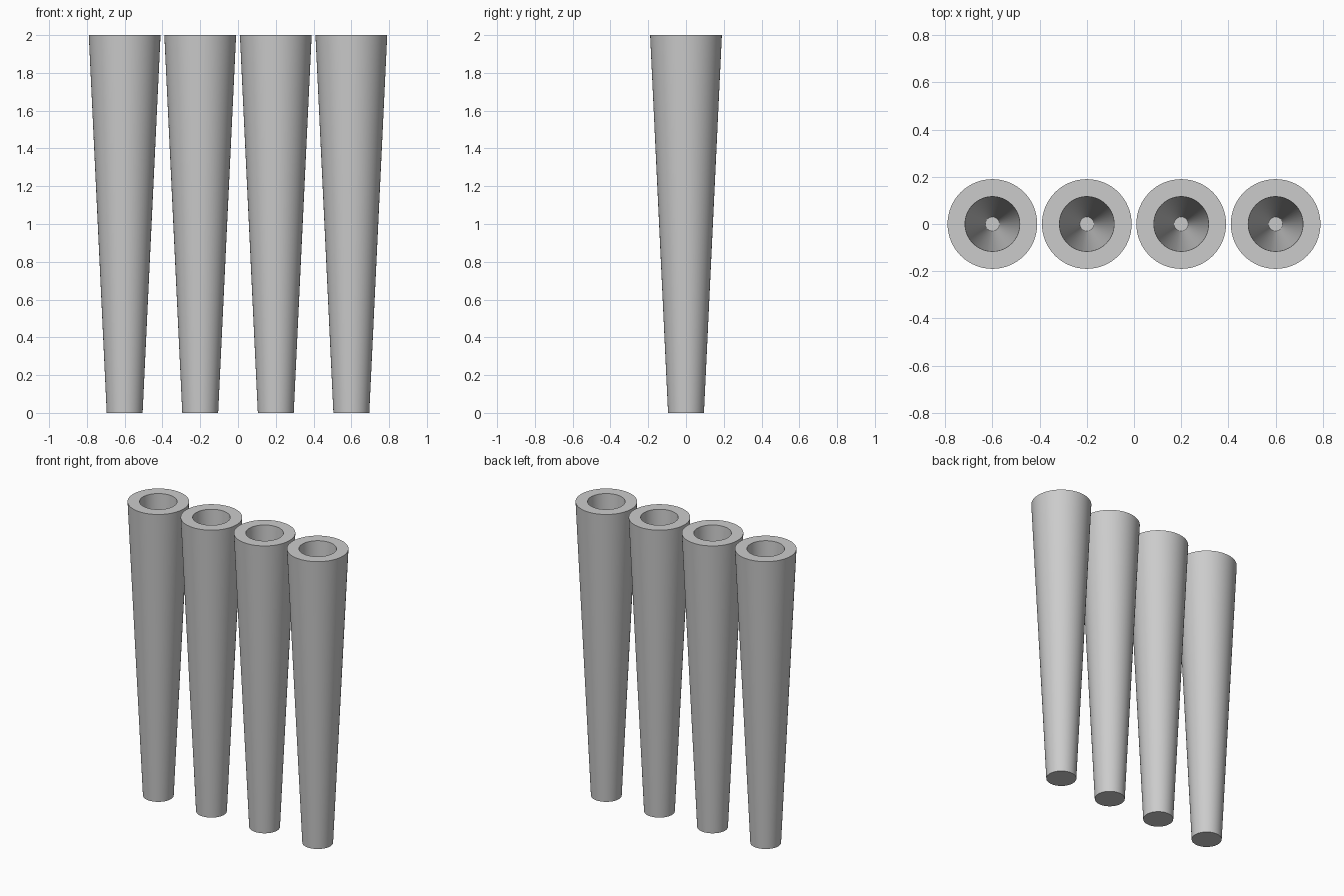
import bpy, bmesh, math

cube = bpy.data.objects.get("Cube")
if cube:
    bpy.data.objects.remove(cube, do_unlink=True)

SEGMENTS = 64
# Radius and height pairs: base, outer wall, rim, bore wall, bore floor
PROFILE = [(0.095, 0), (0.19, 2), (0.116, 2), (0.03, 0.17)]

grey = bpy.data.materials.new("plain grey")
grey.use_nodes = True
colour = (0.6, 0.6, 0.6, 1)
grey.diffuse_color = colour
grey.node_tree.nodes["Principled BSDF"].inputs["Base Color"].default_value = colour


def hollow_leg(name, x):
    """Tapered round leg with a tapered bore open at the top."""
    bm = bmesh.new()
    rings = []
    for radius, z in PROFILE:
        rings.append([bm.verts.new((radius * math.cos(a), radius * math.sin(a), z))
                      for a in (math.tau * i / SEGMENTS for i in range(SEGMENTS))])
    for low, high in zip(rings, rings[1:]):
        for i in range(SEGMENTS):
            j = (i + 1) % SEGMENTS
            bm.faces.new((low[i], low[j], high[j], high[i]))
    # Close the foot and the bore floor
    bm.faces.new(reversed(rings[0]))
    bm.faces.new(rings[-1])
    bmesh.ops.recalc_face_normals(bm, faces=bm.faces)
    mesh = bpy.data.meshes.new(name)
    bm.to_mesh(mesh)
    bm.free()
    mesh.materials.append(grey)
    leg = bpy.data.objects.new(name, mesh)
    leg.location.x = x
    bpy.context.collection.objects.link(leg)
    bpy.ops.object.select_all(action='DESELECT')
    leg.select_set(True)
    bpy.context.view_layer.objects.active = leg
    bpy.ops.object.shade_smooth_by_angle(angle=math.radians(30))


# Row of four identical legs
for n in range(4):
    hollow_leg(f"tapered_leg_{n + 1}", -0.6 + 0.4 * n)
